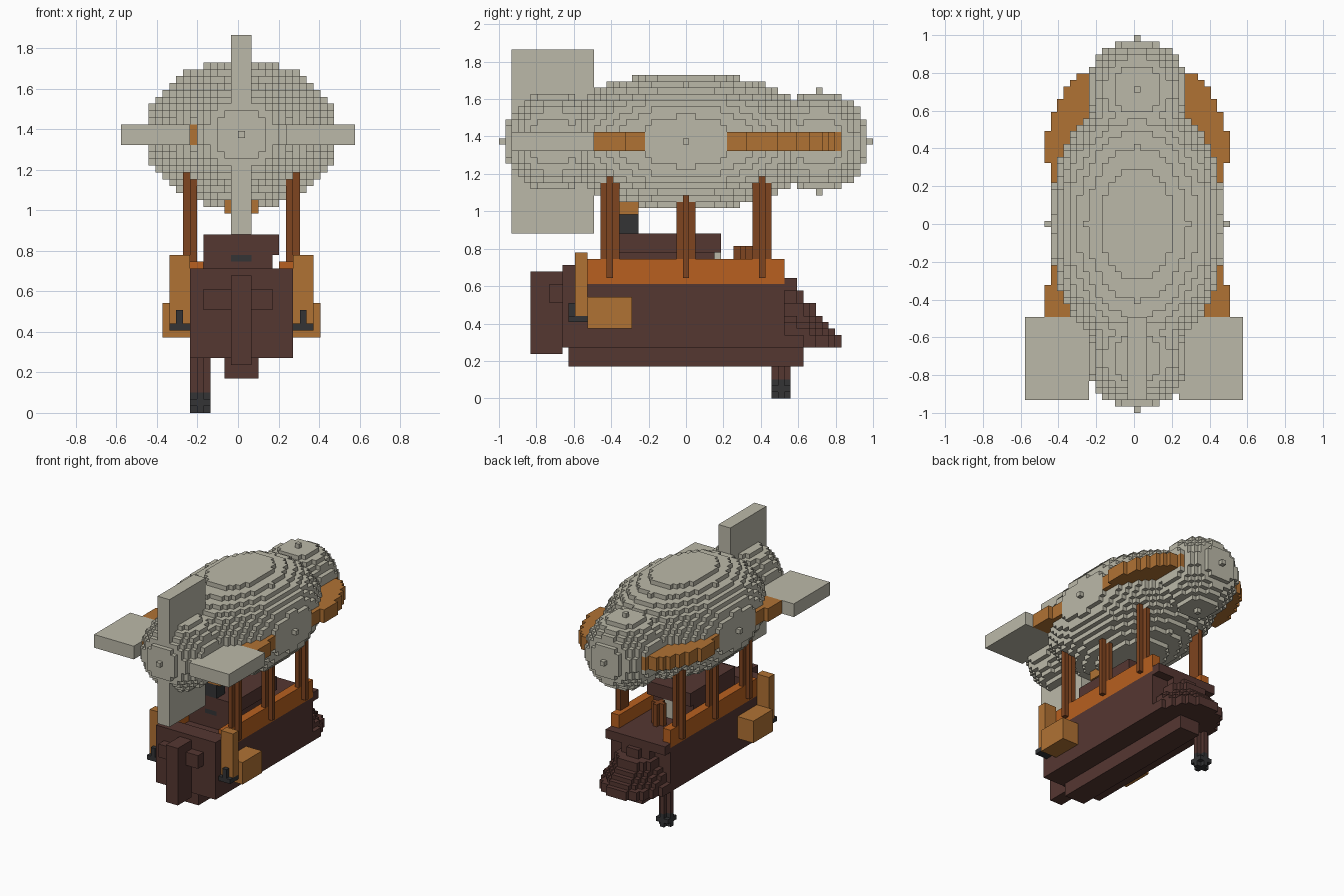
import bpy, bmesh

if "Cube" in bpy.data.objects:
    bpy.data.objects.remove(bpy.data.objects["Cube"], do_unlink=True)

V = 2 / 59  # edge of one block


def material(name, r, g, b):
    m = bpy.data.materials.new(name)
    m.use_nodes = True
    m.diffuse_color = (r, g, b, 1)
    bsdf = m.node_tree.nodes["Principled BSDF"]
    bsdf.inputs["Base Color"].default_value = (r, g, b, 1)
    bsdf.inputs["Roughness"].default_value = 0.9
    return m


CANVAS = material("canvas grey", 0.50, 0.485, 0.395)
BROWN = material("dark brown wood", 0.091, 0.038, 0.031)
ORANGE = material("orange wood", 0.48, 0.117, 0.014)
TAN = material("tan wood", 0.434, 0.168, 0.034)
POST = material("red brown wood", 0.212, 0.058, 0.014)
BLACK = material("black iron", 0.033, 0.034, 0.036)

parts = {}   # name -> material
owner = {}   # block cell -> part name, later parts replace earlier ones


def add(name, mat, cells):
    parts[name] = mat
    for c in cells:
        owner[c] = name


def box(i0, i1, j0, j1, k0, k1):
    """Cells of a box, both ends included."""
    return {(i, j, k) for i in range(i0, i1 + 1)
            for j in range(j0, j1 + 1) for k in range(k0, k1 + 1)}


def ellipsoid(cj, rx, ry, rz):
    return {(i, j, k) for (i, j, k) in box(-15, 15, cj - 22, cj + 22, 28, 53)
            if (i / rx) ** 2 + ((j - cj) / ry) ** 2 + ((k - 40) / rz) ** 2 <= 1}


def plus(i, j, k0, k1):
    """Upright column with a plus-shaped section."""
    return box(i - 1, i + 1, j, j, k0, k1) | box(i, i, j - 1, j + 1, k0, k1)


# Gas bag: long body with a ball at each end
add("gas_bag", CANVAS, ellipsoid(0, 14, 21, 10.98)
    | ellipsoid(21, 8, 8, 8) | ellipsoid(-21, 8, 8, 8))

# Round wooden bands around the gas bag
for name, cj in (("rear_band", 12), ("front_band", -12)):
    add(name, TAN, {(i, j, k) for (i, j, k) in box(-14, 14, cj - 14, cj + 14, 39, 41)
                    if i * i + (j - cj) ** 2 <= 14.3 ** 2})
# The bag ends poke out of the bands
add("gas_bag", CANVAS, {c for c in ellipsoid(21, 8, 8, 8) | ellipsoid(-21, 8, 8, 8)
                        if abs(c[1]) > 24})

# Tail fins
add("vertical_fin", CANVAS, box(-1, 1, -27, -15, 26, 54))
add("right_fin", CANVAS, box(-17, -8, -27, -15, 39, 41))
add("left_fin", CANVAS, box(7, 16, -27, -15, 39, 41))

# Burner hanging below the bag
add("burner_ring", TAN, box(-2, 2, -10, -8, 29, 30))
add("burner", BLACK, box(-1, 1, -10, -8, 26, 28))

# Hull, raised end block, keel and deck overhang
add("hull", BROWN, box(-7, 7, -19, 15, 8, 18) | box(-7, 7, -19, -16, 19, 20))
add("keel", BROWN, box(-2, 2, -18, 18, 5, 7))
add("deck_overhang", BROWN, box(-7, 7, 16, 17, 17, 18))

# Stepped bow, each layer a shrinking half ellipse
bow = set()
for k, reach in zip(range(8, 17), (9, 9, 8, 7, 6, 5, 5, 3, 3)):
    half = 1.5 + 6 * reach / 9
    bow |= {(i, j, k) for (i, j, _) in box(-7, 7, 16, 15 + reach, k, k)
            if (i / half) ** 2 + ((j - 15.5) / reach) ** 2 <= 1}
add("bow", BROWN, bow)

# Rudder and its crossbar
add("rudder", BROWN, box(-1, 1, -24, -20, 7, 19))
add("rudder_crossbar", BROWN, box(-5, 4, -21, -20, 15, 17)
    - box(-1, 1, -24, -20, 7, 19))

# Cabin with roof, door and window
add("cabin", BROWN, box(-5, 4, -10, 4, 19, 22))
add("cabin_roof", BROWN, box(-5, 5, -10, 5, 23, 25))
add("cabin_door", CANVAS, box(-2, 1, 5, 5, 19, 22))
add("cabin_window", BLACK, box(-1, 1, -10, -10, 22, 22))

# Steering stand on the deck
add("steering_stand", POST, plus(0, 9, 19, 23))

# Parts on both sides of the hull
for side, s in (("left", 1), ("right", -1)):
    def mirror(cells):
        return {(i * s, j, k) for (i, j, k) in cells}

    add(side + "_rail", ORANGE, mirror(box(6, 7, -15, 15, 18, 21)))
    for n, (j, top) in enumerate(((-12, 34), (0, 31), (12, 34))):
        add(f"{side}_post_{n + 1}", POST,
            mirror(box(7, 8, j, j, 19, top) | box(7, 7, j - 1, j + 1, 22, top - 1)))
    add(side + "_side_panel", TAN, mirror(box(8, 10, -17, -16, 13, 22)))
    add(side + "_side_box", TAN, mirror(box(8, 11, -15, -9, 11, 15)))
    add(side + "_bracket", BLACK,
        mirror(box(8, 10, -18, -16, 12, 12) | box(9, 9, -18, -18, 12, 14)))

# Single hanging anchor
add("anchor_shaft", BROWN, plus(-6, 15, 3, 7))
add("anchor_foot", BLACK, plus(-6, 15, 0, 2) | box(-7, -5, 14, 16, 1, 1))

# Outward side of a block: direction and its corners in order
SIDES = (
    ((1, 0, 0), ((1, 0, 0), (1, 1, 0), (1, 1, 1), (1, 0, 1))),
    ((-1, 0, 0), ((0, 0, 0), (0, 0, 1), (0, 1, 1), (0, 1, 0))),
    ((0, 1, 0), ((0, 1, 0), (0, 1, 1), (1, 1, 1), (1, 1, 0))),
    ((0, -1, 0), ((0, 0, 0), (1, 0, 0), (1, 0, 1), (0, 0, 1))),
    ((0, 0, 1), ((0, 0, 1), (1, 0, 1), (1, 1, 1), (0, 1, 1))),
    ((0, 0, -1), ((0, 0, 0), (0, 1, 0), (1, 1, 0), (1, 0, 0))),
)


def build(name, mat, cells):
    """Mesh the exposed sides of a part's blocks."""
    bm = bmesh.new()
    verts = {}
    for (i, j, k) in cells:
        for d, corners in SIDES:
            if (i + d[0], j + d[1], k + d[2]) in owner:
                continue
            face = []
            for c in corners:
                p = (i + c[0], j + c[1], k + c[2])
                if p not in verts:
                    verts[p] = bm.verts.new((p[0] * V, (p[1] - 0.5) * V, p[2] * V))
                face.append(verts[p])
            bm.faces.new(face)
    # Merge flat runs of blocks into larger faces
    bmesh.ops.dissolve_limit(bm, angle_limit=0.02, verts=bm.verts[:], edges=bm.edges[:])
    mesh = bpy.data.meshes.new(name)
    bm.to_mesh(mesh)
    bm.free()
    mesh.materials.append(mat)
    bpy.context.collection.objects.link(bpy.data.objects.new(name, mesh))


groups = {name: [] for name in parts}
for cell, name in owner.items():
    groups[name].append(cell)
for name, cells in groups.items():
    if cells:
        build(name, parts[name], cells)
